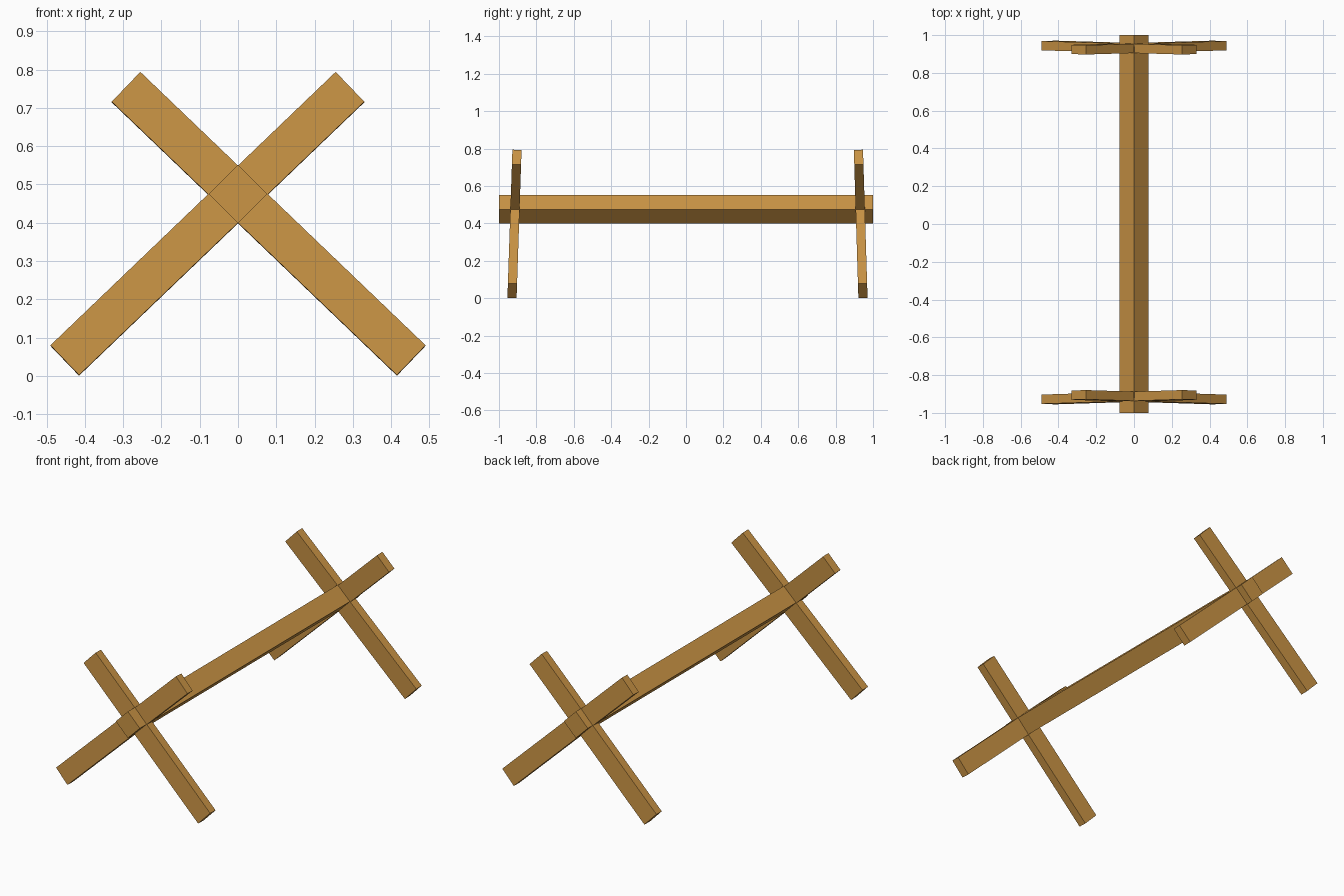
import bpy
from mathutils import Vector, Matrix

if "Cube" in bpy.data.objects:
    bpy.data.objects.remove(bpy.data.objects["Cube"])

wood = bpy.data.materials.new("wood")
wood.diffuse_color = (0.60, 0.30, 0.06, 1)
wood.use_nodes = True
wood.node_tree.nodes["Principled BSDF"].inputs["Base Color"].default_value = wood.diffuse_color


def bar(name, a, b, normal, width, thick):
    """Rectangular timber from a to b, thickness measured along normal."""
    a, b = Vector(a), Vector(b)
    d = (b - a).normalized()
    side = Vector(normal).cross(d).normalized()
    n = d.cross(side)
    bpy.ops.mesh.primitive_cube_add(size=1)
    ob = bpy.context.object
    ob.name = name
    rot = Matrix((d, side, n)).transposed()
    scale = Matrix.Diagonal(((b - a).length, width, thick, 1))
    ob.data.transform(rot.to_4x4() @ scale)
    ob.location = (a + b) / 2
    ob.data.materials.append(wood)
    return ob


# long beam, resting on its edge in the crotch of the legs
bar("cross_beam", (0, -1, 0.475), (0, 1, 0.475), (1, 0, 1), 0.108, 0.108)

# crossed leg pairs, leaning slightly inward toward the top
for end, y_low, y_high in (("front", -0.929, -0.905), ("back", 0.945, 0.923)):
    lean = (0, 0.714, y_low - y_high)
    for side, s in (("left", 1), ("right", -1)):
        bar(f"{end}_{side}_leg", (-0.4525 * s, y_low, 0.040),
            (0.2925 * s, y_high, 0.754), lean, 0.108, 0.049)
